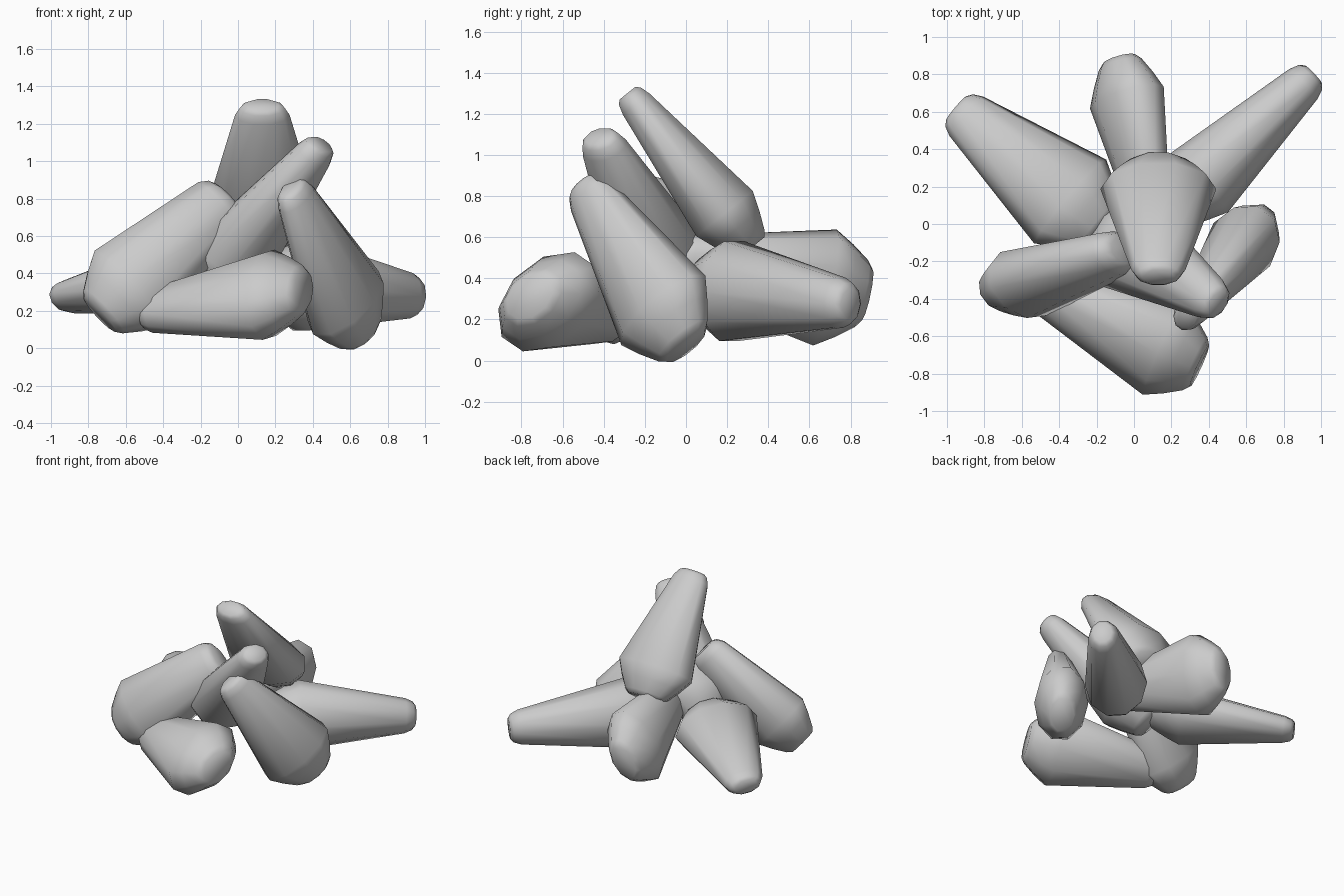
import bpy
import bmesh
import math
from mathutils import Vector, Matrix

cube = bpy.data.objects.get("Cube")
if cube:
    bpy.data.objects.remove(cube)

# One plain stone colour
grey = bpy.data.materials.new("stone_grey")
grey.use_nodes = True
COLOUR = (0.6, 0.6, 0.6, 1)
grey.diffuse_color = COLOUR
grey.node_tree.nodes["Principled BSDF"].inputs["Base Color"].default_value = COLOUR

SIDES = 10


def stone(name, wide, narrow, half_width, half_depth, taper=0.5, roll=0):
    """Tapered stone running from its wide end to its narrow end."""
    wide, narrow = Vector(wide), Vector(narrow)
    axis = narrow - wide
    length = axis.length
    axis.normalize()
    side = Vector((0, 0, 1)).cross(axis).normalized()
    side.rotate(Matrix.Rotation(math.radians(roll), 3, axis))
    up = axis.cross(side)

    # Profile: (fraction of length from the wide end, fraction of full radius)
    profile = [(0, 0.45), (0.03, 0.58), (0.12, 0.8), (0.22, 1),
               (0.93, taper), (0.98, taper * 0.82), (1, taper * 0.6)]
    bm = bmesh.new()
    rings = []
    for t, r in profile:
        ring = []
        for i in range(SIDES):
            a = math.tau * i / SIDES
            offset = side * (half_width * math.cos(a)) + up * (half_depth * math.sin(a))
            ring.append(bm.verts.new(wide + axis * (length * t) + offset * r))
        rings.append(ring)
    for low, high in zip(rings, rings[1:]):
        for i in range(SIDES):
            j = (i + 1) % SIDES
            bm.faces.new((low[i], low[j], high[j], high[i]))
    bm.faces.new(rings[0][::-1])
    bm.faces.new(rings[-1])
    bmesh.ops.recalc_face_normals(bm, faces=bm.faces)

    mesh = bpy.data.meshes.new(name)
    bm.to_mesh(mesh)
    bm.free()
    mesh.materials.append(grey)
    obj = bpy.data.objects.new(name, mesh)
    bpy.context.collection.objects.link(obj)
    bpy.ops.object.select_all(action="DESELECT")
    obj.select_set(True)
    bpy.context.view_layer.objects.active = obj
    bpy.ops.object.shade_smooth_by_angle(angle=math.radians(75))


# Upper stones leaning forward
stone("top_stone", (0.13, 0.32, 0.55), (0.13, -0.285, 1.3), 0.31, 0.185, taper=0.47)
stone("upper_left_stone", (-0.16, -0.03, 0.31), (0.45, -0.425, 1.09), 0.26, 0.215, taper=0.46)

# Stones propped up on their wide ends
stone("leaning_left_stone", (0.66, 0.0, 0.07), (0.28, -0.50, 0.86), 0.19, 0.285, taper=0.46)
stone("leaning_right_stone", (-0.74, -0.37, 0.18), (-0.05, -0.14, 0.8), 0.19, 0.28, taper=0.64, roll=-20)

# Stones lying on the ground
stone("front_stone", (0.35, -0.76, 0.31), (-0.50, -0.34, 0.2), 0.3, 0.215, taper=0.52, roll=-35)
stone("back_left_stone", (0.18, 0.06, 0.355), (0.96, 0.80, 0.275), 0.22, 0.255)
stone("back_right_stone", (-0.17, -0.02, 0.41), (-0.95, 0.62, 0.265), 0.3, 0.19, taper=0.47, roll=10)
stone("back_stone", (-0.08, 0.88, 0.32), (0.11, -0.05, 0.48), 0.185, 0.3, roll=-22)
